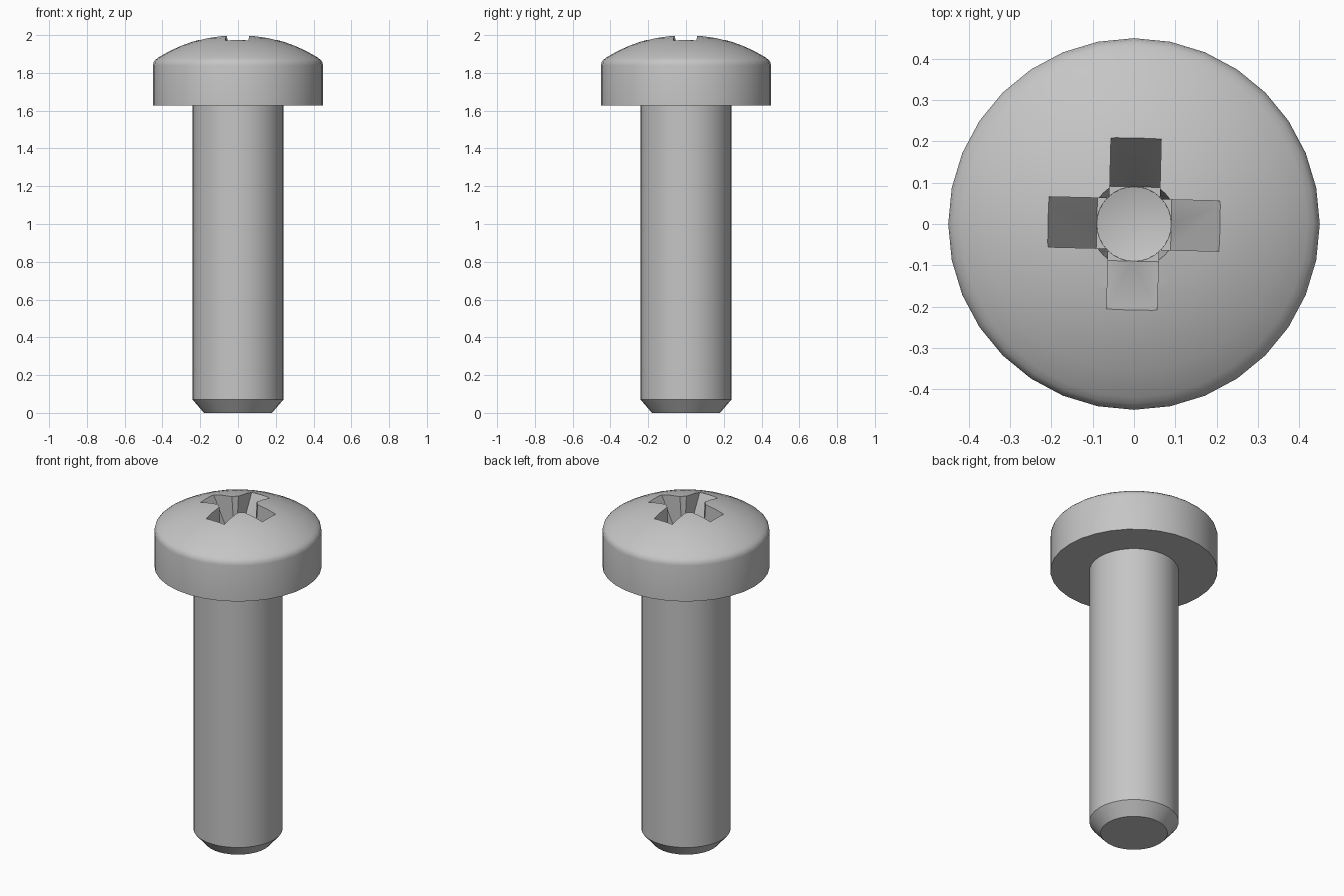
import bpy, bmesh, math

if "Cube" in bpy.data.objects:
    bpy.data.objects.remove(bpy.data.objects["Cube"], do_unlink=True)

SEGMENTS = 32
steel = bpy.data.materials.new("grey steel")
steel.use_nodes = True
steel.diffuse_color = (0.56, 0.56, 0.56, 1)
steel.node_tree.nodes["Principled BSDF"].inputs["Base Color"].default_value = steel.diffuse_color


def finish(name, bm):
    bmesh.ops.recalc_face_normals(bm, faces=bm.faces)
    mesh = bpy.data.meshes.new(name)
    bm.to_mesh(mesh)
    bm.free()
    mesh.materials.append(steel)
    obj = bpy.data.objects.new(name, mesh)
    bpy.context.collection.objects.link(obj)
    return obj


def lathe(name, profile):
    """Revolve (radius, height) points that start and end on the axis."""
    bm = bmesh.new()
    verts = [bm.verts.new((r, 0, z)) for r, z in profile]
    edges = [bm.edges.new(pair) for pair in zip(verts, verts[1:])]
    bmesh.ops.spin(bm, geom=verts + edges, cent=(0, 0, 0), axis=(0, 0, 1),
                   angle=math.tau, steps=SEGMENTS, use_merge=True)
    bmesh.ops.remove_doubles(bm, verts=bm.verts, dist=0.0001)
    return finish(name, bm)


def blade(name, angle):
    """Tapered slab that cuts two opposite arms of the cross recess."""
    bm = bmesh.new()
    outline = [(-0.09, 1.73), (0.09, 1.73), (0.27, 2.1), (-0.27, 2.1)]
    face = bm.faces.new([bm.verts.new((x, -0.061, z)) for x, z in outline])
    grown = bmesh.ops.extrude_face_region(bm, geom=[face])["geom"]
    bmesh.ops.translate(bm, vec=(0, 0.122, 0),
                        verts=[v for v in grown if isinstance(v, bmesh.types.BMVert)])
    obj = finish(name, bm)
    obj.rotation_euler.z = angle
    return obj


# Screw body: chamfered shank, flat underside, rounded rim and domed head
dome_radius, apex = 0.8, 2.002
shank = [(0, 0), (0.18, 0), (0.24, 0.07), (0.24, 1.628)]
rim = [(0.45, 1.628), (0.45, 1.84), (0.446, 1.858), (0.436, 1.87)]
dome = [(r, apex - dome_radius + math.sqrt(dome_radius ** 2 - r ** 2))
        for r in (0.42, 0.36, 0.3, 0.24, 0.17, 0.09, 0)]
screw = lathe("screw", shank + rim + dome)

# Cross recess: two tapered blades and a central pocket with a shallow cone floor
tilt = math.radians(-1.4)
cutters = [blade("recess_blade_a", tilt),
           blade("recess_blade_b", tilt + math.pi / 2),
           lathe("recess_pocket", [(0, 1.7), (0.09, 1.725), (0.112, 2.1), (0, 2.1)])]
bpy.context.view_layer.objects.active = screw
screw.select_set(True)
for cutter in cutters:
    cutter.hide_render = True
    cut = screw.modifiers.new("recess", 'BOOLEAN')
    cut.operation = 'DIFFERENCE'
    cut.solver = 'EXACT'
    cut.object = cutter
    bpy.ops.object.modifier_apply(modifier=cut.name)
for cutter in cutters:
    bpy.data.objects.remove(cutter, do_unlink=True)

bpy.ops.object.shade_smooth_by_angle(angle=math.radians(30))
